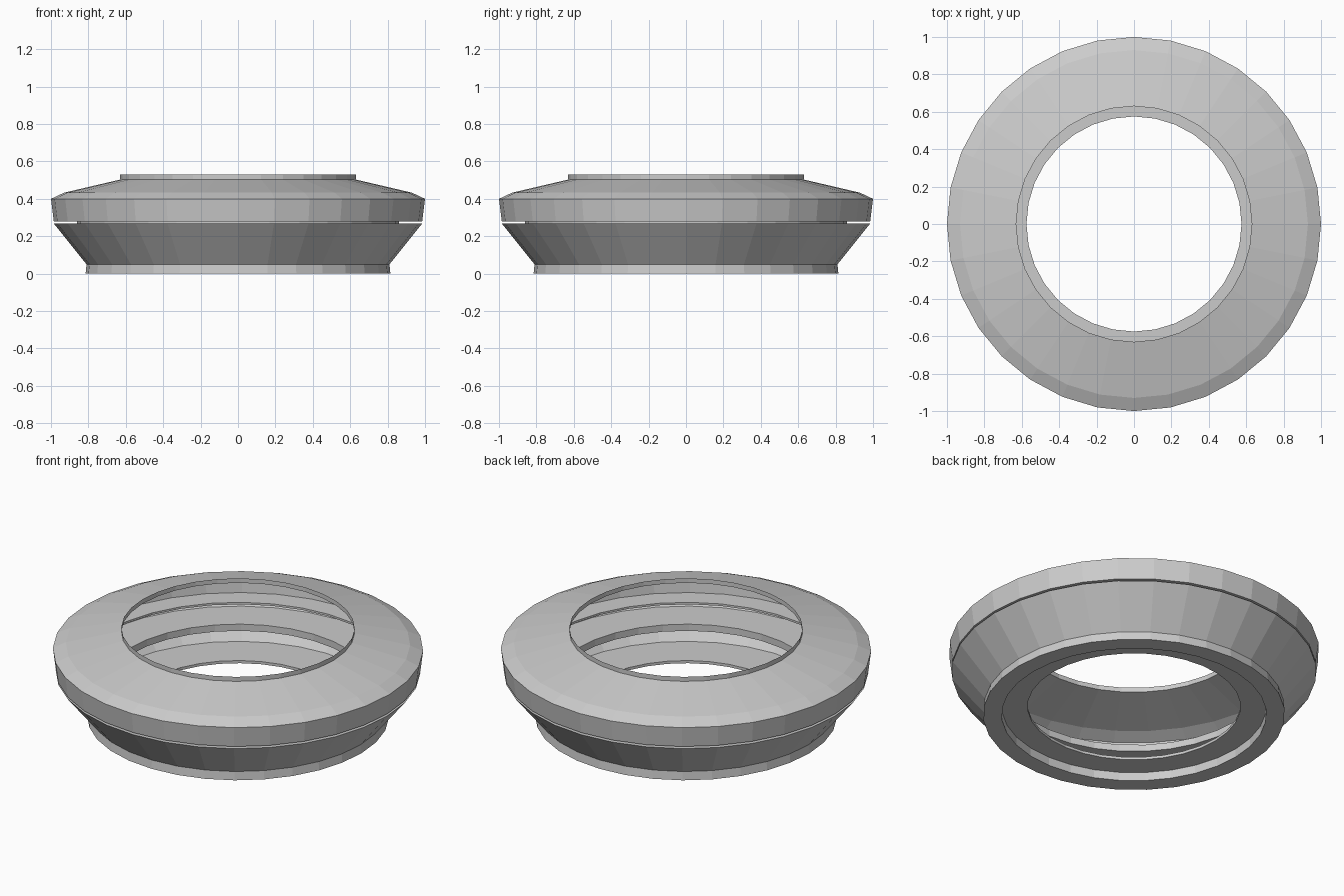
import bpy, math

if "Cube" in bpy.data.objects:
    bpy.data.objects.remove(bpy.data.objects["Cube"])

SIDES = 32


def lathe(name, profile, closed=False):
    """Spin an (r, z) profile around the z axis with flat faces."""
    verts = [(r * math.cos(2 * math.pi * i / SIDES),
              r * math.sin(2 * math.pi * i / SIDES), z)
             for r, z in profile for i in range(SIDES)]
    n = len(profile)
    faces = []
    for p in range(n if closed else n - 1):
        a, b = p * SIDES, ((p + 1) % n) * SIDES
        for i in range(SIDES):
            j = (i + 1) % SIDES
            faces.append((a + i, a + j, b + j, b + i))
    mesh = bpy.data.meshes.new(name)
    mesh.from_pydata(verts, [], faces)
    mesh.update()
    obj = bpy.data.objects.new(name, mesh)
    bpy.context.collection.objects.link(obj)
    return obj


# Upper shell: inner flange, outer band, bevel, sloped cap, thin lip
lathe("upper_shell", [(0.86, 0.28), (0.985, 0.28), (1.0, 0.40),
                      (0.93, 0.433), (0.63, 0.503), (0.63, 0.53)])

# Wall at the back of the narrow groove between the shells
lathe("groove_wall", [(0.86, 0.268), (0.86, 0.28)])

# Lower shell: foot ring, flared bowl, inner flange
lathe("lower_shell", [(0.715, 0.05), (0.715, 0.0), (0.815, 0.0),
                      (0.81, 0.05), (0.985, 0.268), (0.86, 0.268)])

# Flat ring inside the bowl
lathe("inner_ring", [(0.71, 0.18), (0.91, 0.18), (0.94, 0.22), (0.71, 0.22)],
      closed=True)

# Floor plate with the round through-hole
lathe("floor_plate", [(0.575, 0.05), (0.81, 0.05), (0.82, 0.066), (0.575, 0.066)],
      closed=True)
